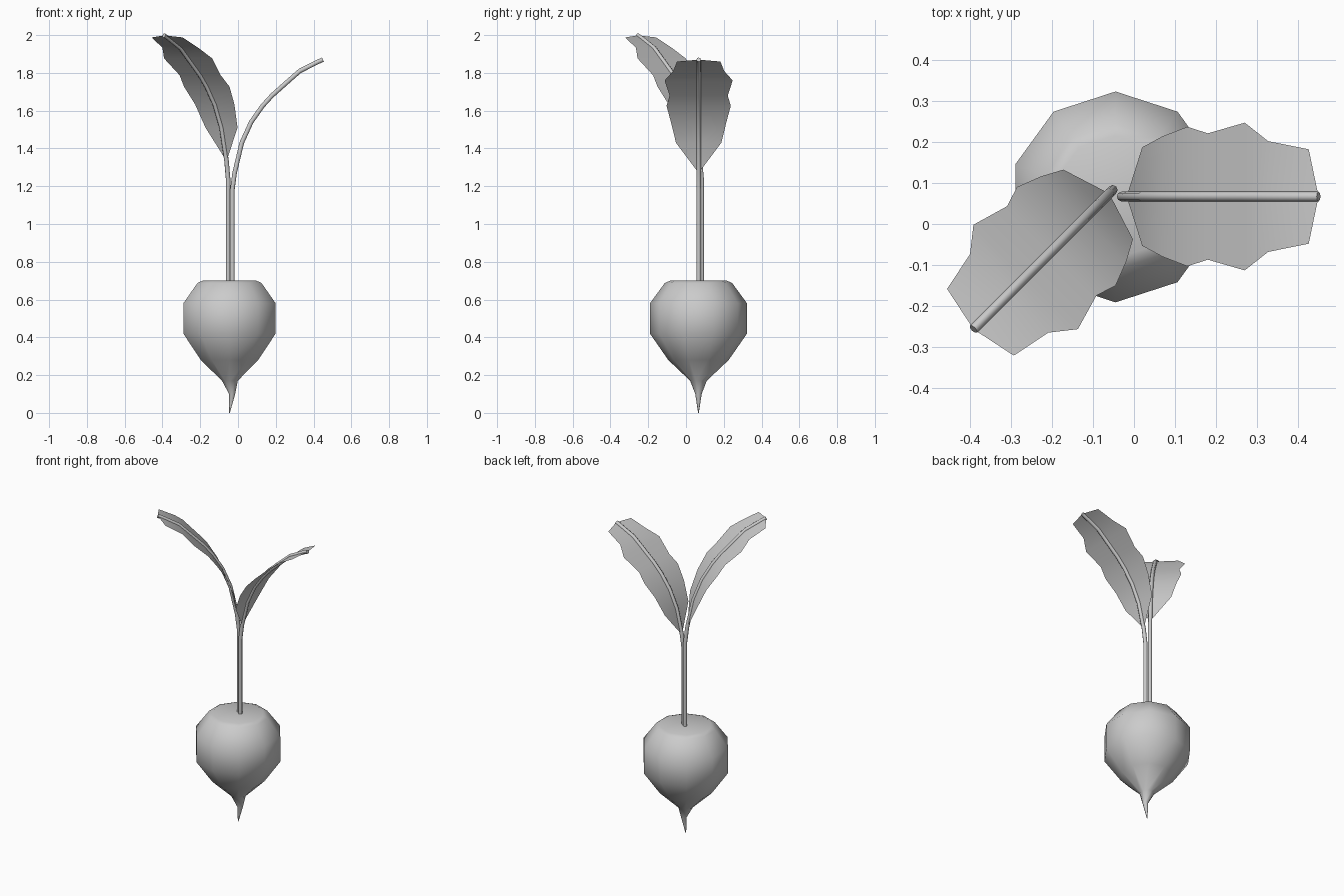
import bpy, bmesh, math
from mathutils import Vector

if "Cube" in bpy.data.objects:
    bpy.data.objects.remove(bpy.data.objects["Cube"])


def make_object(name, bm, angle):
    bmesh.ops.recalc_face_normals(bm, faces=bm.faces)
    mesh = bpy.data.meshes.new(name)
    bm.to_mesh(mesh)
    bm.free()
    obj = bpy.data.objects.new(name, mesh)
    bpy.context.collection.objects.link(obj)
    bpy.ops.object.select_all(action='DESELECT')
    obj.select_set(True)
    bpy.context.view_layer.objects.active = obj
    bpy.ops.object.shade_smooth_by_angle(angle=math.radians(angle))
    return obj


def loft(name, rings, angle=45):
    """Skin a list of equal point rings and cap both ends."""
    bm = bmesh.new()
    vr = [[bm.verts.new(p) for p in ring] for ring in rings]
    n = len(vr[0])
    for a, b in zip(vr, vr[1:]):
        for i in range(n):
            j = (i + 1) % n
            bm.faces.new((a[i], a[j], b[j], b[i]))
    bm.faces.new(vr[0])
    bm.faces.new(vr[-1])
    return make_object(name, bm, angle)


# Bulb with bent root tip: (radius, z, x shift)
profile = [(0.002, 0.0, 0.0), (0.017, 0.10, 0.014), (0.044, 0.17, 0.002),
           (0.16, 0.28, 0), (0.257, 0.42, 0), (0.257, 0.58, 0),
           (0.178, 0.688, 0), (0.15, 0.70, 0)]
rings = []
for r, z, dx in profile:
    angles = [math.radians(90 + 36 * i) for i in range(10)]
    rings.append([(-0.045 + dx + r * math.cos(a), 0.066 + r * math.sin(a), z)
                  for a in angles])
loft("bulb", rings, 60)

# Leaf rib: (distance outward, z, half width of blade)
RIB = [(0.012, 1.27, 0), (0.05, 1.43, 0.12), (0.10, 1.54, 0.147),
       (0.16, 1.625, 0.17), (0.21, 1.68, 0.154), (0.30, 1.76, 0.18),
       (0.357, 1.81, 0.135), (0.456, 1.86, 0.115), (0.48, 1.87, 0)]


def sprout(side, base, heading, stretch):
    out = Vector((math.cos(heading), math.sin(heading), 0))
    across = Vector((-out.y, out.x, 0))

    def point(d, z):
        return Vector((base[0], base[1], 0.7 + (z - 0.7) * stretch)) + out * d

    # Stem running up and along the blade
    path = [point(0, 0.68), point(0, 1.18)] + [point(d, z) for d, z, w in RIB]
    rings = []
    for i, p in enumerate(path):
        t = (path[min(i + 1, len(path) - 1)] - path[max(i - 1, 0)]).normalized()
        up = across.cross(t)
        rings.append([p + 0.012 * (across * math.cos(a) + up * math.sin(a))
                      for a in [math.tau * k / 8 for k in range(8)]])
    loft(side + "_stem", rings, 60)

    # Leaf blade with a wavy edge
    bm = bmesh.new()
    rows = []
    for d, z, w in RIB:
        c = point(d, z)
        offsets = (-w, 0, w) if w else (0,)
        rows.append([bm.verts.new(c + across * o) for o in offsets])
    for a, b in zip(rows, rows[1:]):
        for s in (0, 1):
            ends = a[s:s + 2] if len(a) == 3 else a
            tips = b[s:s + 2] if len(b) == 3 else b
            bm.faces.new(list(ends) + list(reversed(tips)))
    make_object(side + "_leaf", bm, 60)


sprout("right", (-0.03, 0.067), 0.0, 1.0)
sprout("left", (-0.052, 0.083), math.radians(225), 1.11)
